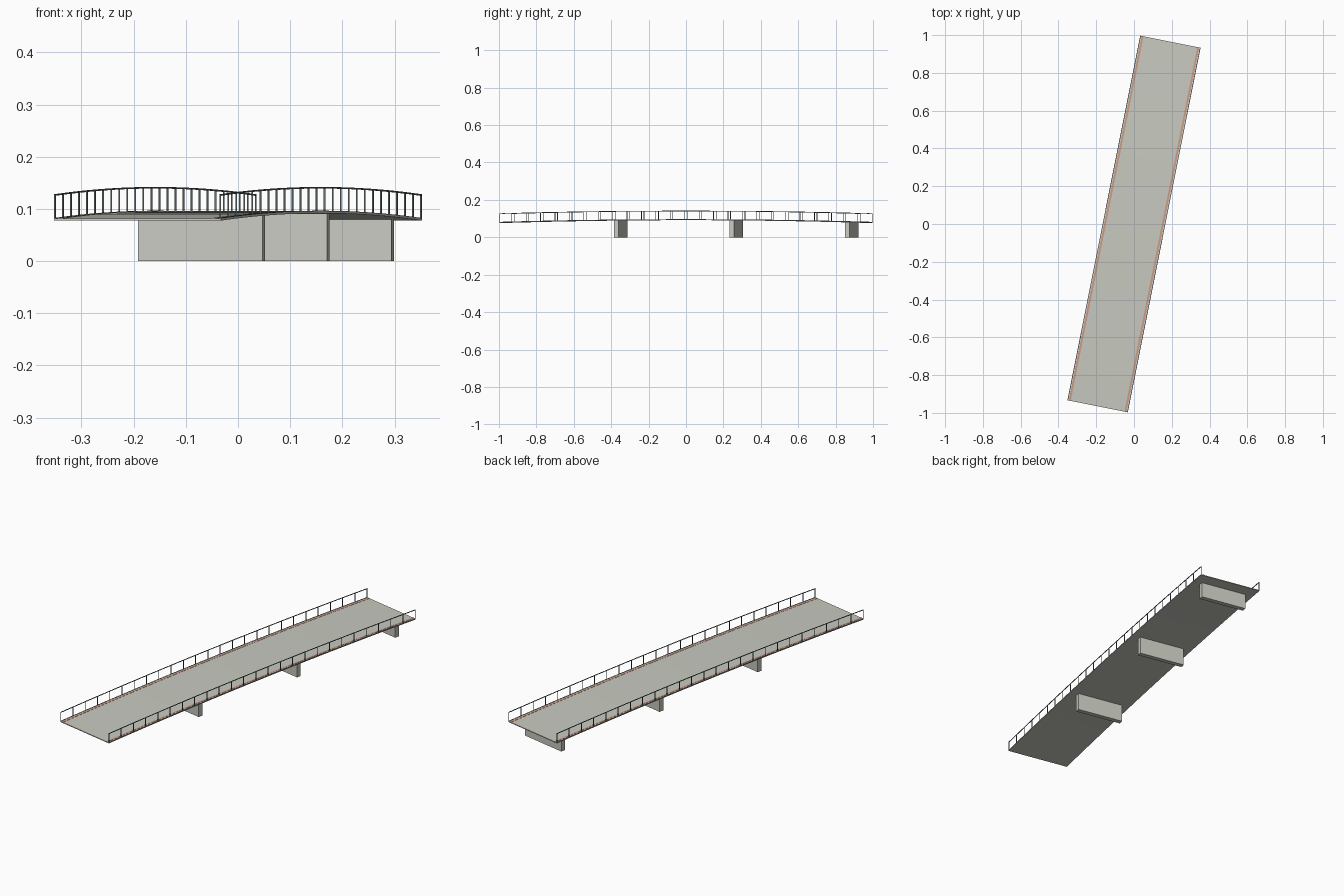
import bpy, bmesh, math
from mathutils import Matrix

if "Cube" in bpy.data.objects:
    bpy.data.objects.remove(bpy.data.objects["Cube"])

L, W = 1.968, 0.326            # deck length and width
N = 25                         # bays along the bridge
ROT = Matrix.Rotation(math.radians(-11.3), 4, 'Z')


def mat(name, col):
    m = bpy.data.materials.new(name)
    m.diffuse_color = (*col, 1)
    m.use_nodes = True
    m.node_tree.nodes["Principled BSDF"].inputs["Base Color"].default_value = m.diffuse_color
    return m


concrete = mat("concrete", (0.58, 0.59, 0.53))
brick = mat("brick_red", (0.62, 0.33, 0.24))
steel = mat("dark_steel", (0.13, 0.16, 0.16))


def arch(u):
    # height of the deck top along the gentle arch
    return 0.0955 - 0.0140 * (u / (L / 2)) ** 2


def finish(name, bm, m):
    bmesh.ops.recalc_face_normals(bm, faces=bm.faces)
    bm.transform(ROT)
    me = bpy.data.meshes.new(name)
    bm.to_mesh(me)
    bm.free()
    me.materials.append(m)
    ob = bpy.data.objects.new(name, me)
    bpy.context.collection.objects.link(ob)
    return ob


def sweep(bm, v0, v1, z0, z1):
    # rectangular section following the arch
    rings = []
    for i in range(N + 1):
        u = -L / 2 + L * i / N
        z = arch(u)
        rings.append([bm.verts.new(p) for p in (
            (v0, u, z + z0), (v1, u, z + z0), (v1, u, z + z1), (v0, u, z + z1))])
    for a, b in zip(rings, rings[1:]):
        for k in range(4):
            bm.faces.new((a[k], a[(k + 1) % 4], b[(k + 1) % 4], b[k]))
    bm.faces.new(rings[0])
    bm.faces.new(rings[-1])


def box(bm, lo, hi):
    size = [b - a for a, b in zip(lo, hi)]
    mid = [(a + b) / 2 for a, b in zip(lo, hi)]
    bmesh.ops.create_cube(bm, size=1, matrix=Matrix.Translation(mid) @ Matrix.Diagonal((*size, 1)))


# deck slab
bm = bmesh.new()
sweep(bm, -W / 2, W / 2, -0.004, 0)
finish("deck", bm, concrete)

# coloured edge strips and railings on both sides
T = 0.003
for side, s in (("left", -1), ("right", 1)):
    bm = bmesh.new()
    a, b = sorted((s * (W / 2 - 0.018), s * (W / 2 - 0.008)))
    sweep(bm, a, b, -0.002, 0.0008)
    finish(side + "_edge_strip", bm, brick)

    bm = bmesh.new()
    a, b = sorted((s * W / 2, s * (W / 2 - T)))
    sweep(bm, a, b, 0.0435, 0.0465)
    sweep(bm, a, b, -0.002, 0.001)
    for i in range(N + 1):
        u = -L / 2 + T / 2 + (L - T) * i / N
        z = arch(u)
        box(bm, (a, u - T / 2, z - 0.002), (b, u + T / 2, z + 0.045))
    finish(side + "_railing", bm, steel)

# wall piers
for i, u in enumerate((-0.356, 0.274, 0.904)):
    bm = bmesh.new()
    box(bm, (-0.1215, u - 0.012, 0), (0.1215, u + 0.012, arch(u) - 0.002))
    finish("pier_%d" % (i + 1), bm, concrete)
